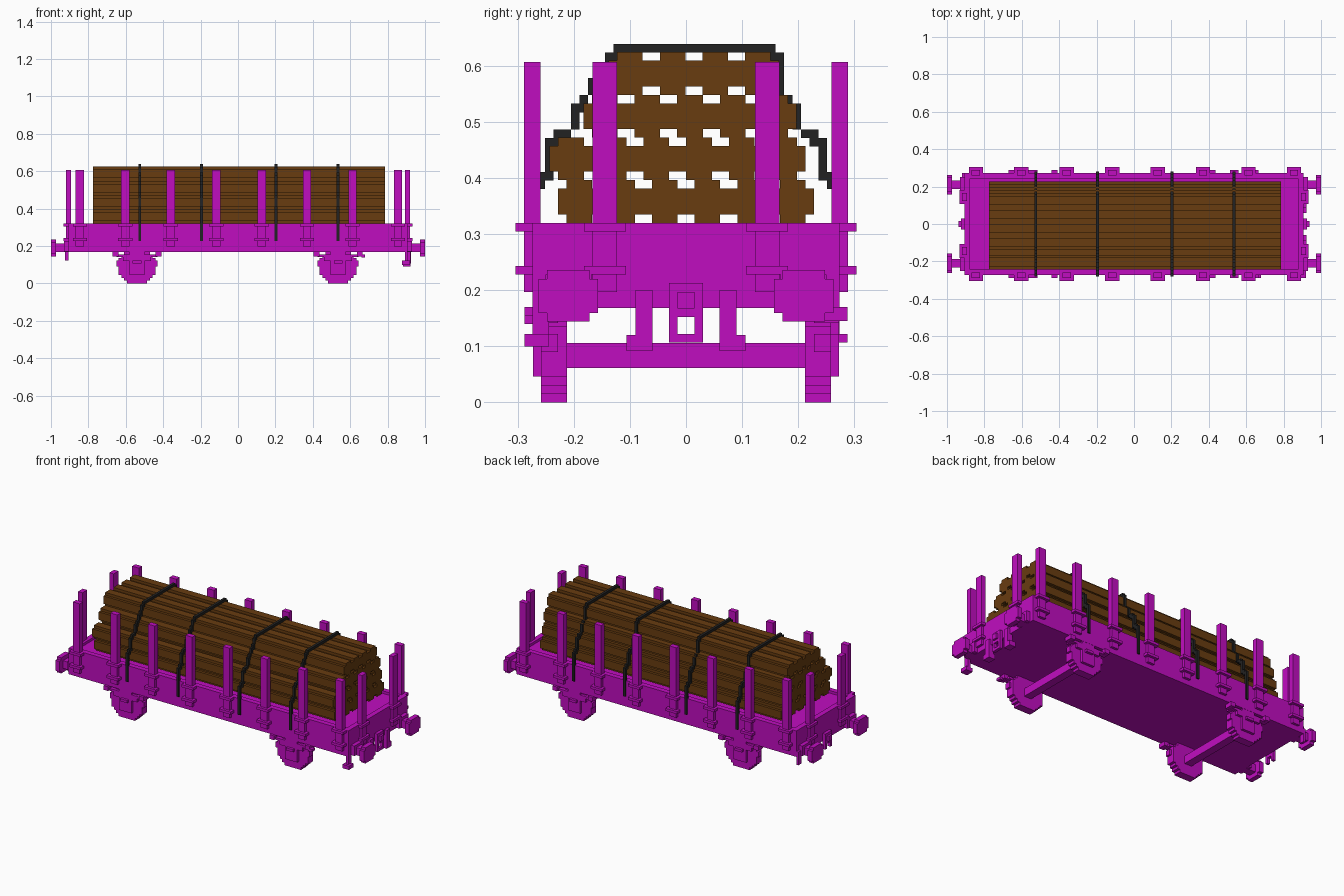
import bpy, bmesh, math
from mathutils import Matrix, Vector

cube = bpy.data.objects.get("Cube")
if cube:
    bpy.data.objects.remove(cube)

V = 2 / 131.5  # edge of one block


def material(name, rgb):
    m = bpy.data.materials.new(name)
    m.use_nodes = True
    m.diffuse_color = (*rgb, 1)
    m.node_tree.nodes["Principled BSDF"].inputs["Base Color"].default_value = (*rgb, 1)
    return m


PAINT = material("magenta_paint", (0.53, 0.004, 0.53))
WOOD = material("brown_wood", (0.138, 0.045, 0.005))
STRAP = material("black_strap", (0.016, 0.016, 0.016))


def make(name, boxes, mat):
    """Join boxes given as (x0, x1, y0, y1, z0, z1) into one object."""
    bm = bmesh.new()
    for x0, x1, y0, y1, z0, z1 in boxes:
        centre = Vector((x0 + x1, y0 + y1, z0 + z1)) / 2
        size = Matrix.Diagonal((x1 - x0, y1 - y0, z1 - z0, 1))
        bmesh.ops.create_cube(bm, size=1, matrix=Matrix.Translation(centre) @ size)
    me = bpy.data.meshes.new(name)
    bm.to_mesh(me)
    bm.free()
    me.materials.append(mat)
    ob = bpy.data.objects.new(name, me)
    bpy.context.collection.objects.link(ob)
    return ob


def mirror(box, axis):
    """Reflect a box across x (axis 0) or y (axis 1)."""
    b = list(box)
    i = axis * 2
    b[i], b[i + 1] = -box[i + 1], -box[i]
    return tuple(b)


def both(boxes, axis):
    return list(boxes) + [mirror(b, axis) for b in boxes]


def disc(radius, zc):
    """Rows (half_width, z0, z1) of a stepped disc above the ground."""
    n = math.ceil(radius / V)
    rows = []
    for i in range(-n, n):
        z = (i + 0.5) * V
        if abs(z) < radius and zc + z > 0:
            w = round(math.sqrt(radius ** 2 - z ** 2) / V - 0.5) + 0.5
            rows.append((w * V, max(zc + z - V / 2, 0), zc + z + V / 2))
    return rows


# Wagon bed with a low rim
L, W, FLOOR, RIM = 0.907, 0.274, 0.305, 0.32
make("bed", [(-L, L, -W, W, 0.168, FLOOR)], PAINT)
make("bed_rim", both([(-L, L, W - 2 * V, W, FLOOR, RIM)], 1)
     + both([(L - 2 * V, L, -W, W, FLOOR, RIM)], 0), PAINT)

# Side stakes and their pockets
stakes, pockets = [], []
for i in range(8):
    x = 0.005 + (i - 3.5) * 0.243
    stakes.append((x - 0.022, x + 0.022, 0.259, 0.289, 0.197, 0.607))
    for z in (0.228, RIM - V):
        pockets.append((x - 0.038, x + 0.038, 0.259, 0.304, z, z + V))
make("side_stakes", both(stakes, 1), PAINT)
make("side_pockets", both(pockets, 1), PAINT)

# End stakes and their pockets
make("end_stakes", both(both([(0.892, 0.92, 0.123, 0.167, 0.197, 0.607)], 1), 0), PAINT)
make("end_pockets", both(both([(0.892, 0.932, 0.107, 0.182, z, z + V)
                               for z in (0.228, RIM - V)], 1), 0), PAINT)

# Buffers: base plate, shaft and stepped head
buffers = [(L, 0.93, 0.168, 0.25, 0.17, 0.228), (L, 0.975, 0.187, 0.232, 0.168, 0.213)]
for w, z0, z1 in disc(0.053, 0.19):
    buffers.append((0.972, 1.0, 0.21 - w, 0.21 + w, z0, z1))
make("buffers", both(both(buffers, 1), 0), PAINT)

# Coupling hooks
hook = [(L, 0.925, -0.03, 0.03, 0.152, 0.213), (L, 0.937, -0.015, 0.015, 0.167, 0.197)]
hook += both([(L, 0.925, 0.015, 0.03, 0.122, 0.152)], 1)
make("couplings", both(hook, 0), PAINT)
make("coupling_link", [(L, 0.925, -0.03, 0.03, 0.107, 0.122)], PAINT)

# Brake hoses on the front end, corner handle and side lever
hoses = [(L - V, L + V, 0.06, 0.09, 0.107, 0.2), (0.882, L + V, 0.06, 0.106, 0.092, 0.12)]
make("brake_hoses", both(hoses, 1), PAINT)
make("corner_handle", [(0.892, L, -0.274, -0.244, 0.107, 0.17),
                       (0.878, 0.92, -0.288, -0.244, 0.1, 0.122)], PAINT)
make("rear_handle", [(-0.92, -L, 0.244, 0.274, 0.122, 0.2)], PAINT)
make("side_lever", [(0.66, 0.68, -0.288, -0.26, 0.14, 0.155)], PAINT)

# Wheels, axles, springs and axle boxes
wheels, axles, running_gear = [], [], []
for x in (-0.54, 0.535):
    for w, z0, z1 in disc(0.1, 0.091):
        wheels.append((x - w, x + w, 0.212, 0.258, z0, z1))
    axles.append((x - 0.023, x + 0.023, -0.213, 0.213, 0.061, 0.106))
    running_gear += [
        (x - 0.04, x + 0.04, 0.243, 0.273, 0.046, 0.13),
        (x - 0.075, x + 0.075, 0.243, 0.273, 0.12, 0.152),
        (x - 0.11, x + 0.11, 0.228, 0.273, 0.142, 0.155),
        (x - 0.023, x + 0.023, 0.243, 0.288, 0.107, 0.122),
        (x - 0.04, x + 0.04, 0.243, 0.273, 0.15, 0.17)]
    for s in (-1, 1):
        c = x + s * 0.115
        running_gear += [(c - 0.015, c + 0.015, 0.243, 0.288, 0.145, 0.17),
                         (x + s * 0.1 - 0.01, x + s * 0.1 + 0.01, 0.228, 0.258, 0.09, 0.122)]
make("wheels", both(wheels, 1), PAINT)
make("axles", axles, PAINT)
make("axle_boxes", both(running_gear, 1), PAINT)

# Stacked logs, each a stepped round bar
D = 5 * V
logs = []
for row, (first, count) in enumerate([(-0.19, 6), (-0.205, 6), (-0.145, 5), (-0.1, 4)]):
    z = RIM + (row + 0.5) * D
    for k in range(count):
        y = first + k * D
        for a, b in ((1.5, 2.5), (2.5, 1.5)):
            logs.append((-0.775, 0.785, y - a * V, y + a * V, z - b * V, z + b * V))
make("logs", logs, WOOD)

# Straps: blocks stepped along a path over the load
path = [(-0.281, 0.24), (-0.281, 0.33), (-0.266, 0.39), (-0.25, 0.4), (-0.25, 0.45),
        (-0.235, 0.465), (-0.205, 0.49), (-0.18, 0.54), (-0.16, 0.57), (-0.13, 0.613),
        (-0.115, 0.63), (0.145, 0.63), (0.158, 0.613), (0.173, 0.6), (0.173, 0.55),
        (0.19, 0.535), (0.205, 0.525), (0.205, 0.49), (0.235, 0.462), (0.25, 0.45),
        (0.25, 0.4), (0.266, 0.39), (0.281, 0.33), (0.281, 0.24)]
cells = set()
for (ya, za), (yb, zb) in zip(path, path[1:]):
    steps = max(1, int(math.hypot(yb - ya, zb - za) / V * 3))
    for s in range(steps + 1):
        t = s / steps
        cells.add((round((ya + (yb - ya) * t) / V), int((za + (zb - za) * t) / V)))
straps = []
for x in (-0.525, -0.195, 0.203, 0.535):
    straps += [(x - V / 2, x + V / 2, (j - 0.5) * V, (j + 0.5) * V, k * V, (k + 1) * V)
               for j, k in cells]
make("load_straps", straps, STRAP)
